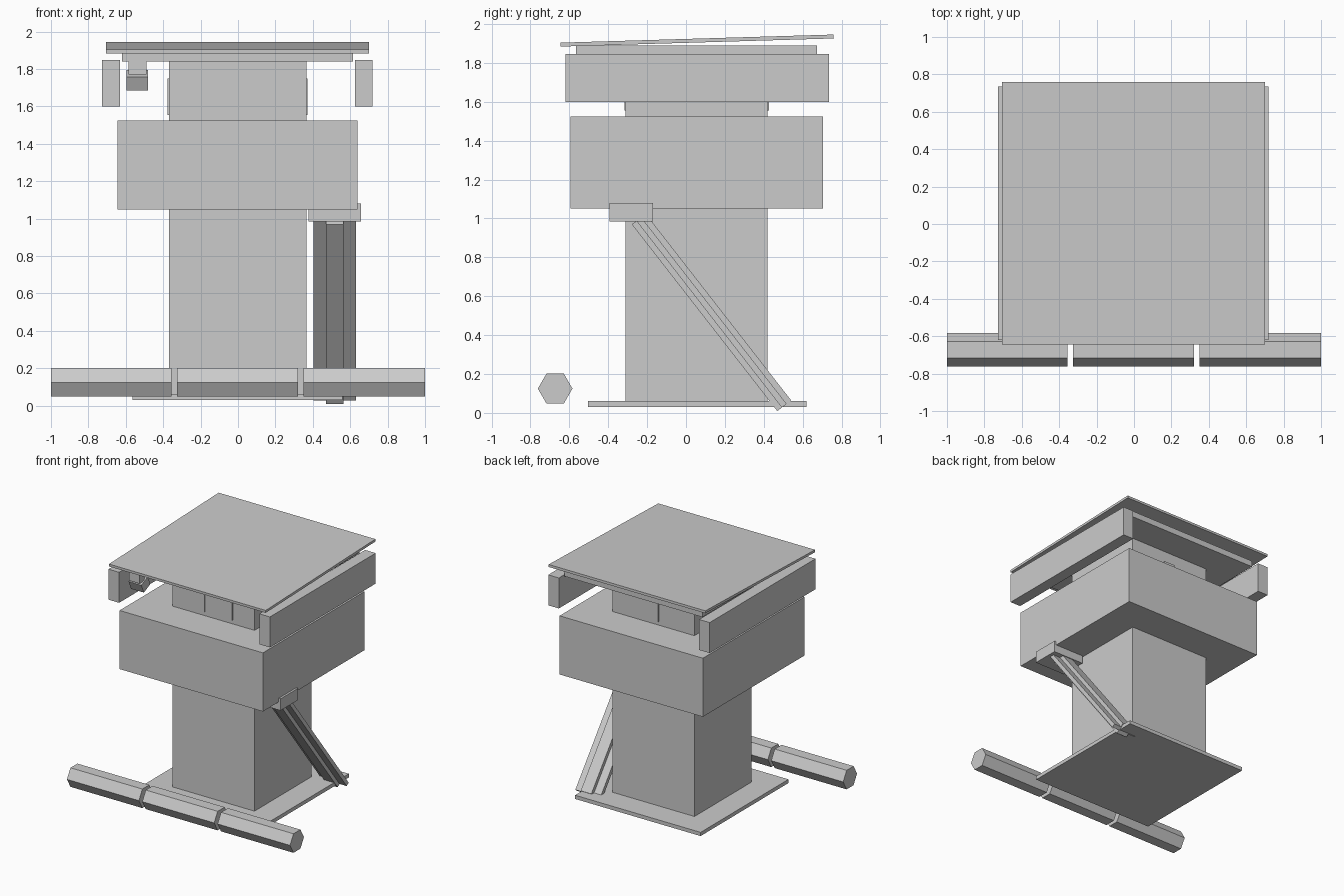
import bpy
import math
from mathutils import Vector

default = bpy.data.objects.get("Cube")
if default:
    bpy.data.objects.remove(default, do_unlink=True)

grey = bpy.data.materials.new("plain grey")
grey.use_nodes = True
colour = (0.6, 0.6, 0.6, 1)
grey.diffuse_color = colour
grey.node_tree.nodes["Principled BSDF"].inputs["Base Color"].default_value = colour


def box(name, x, y, z, tilt=0.0):
    """Box from its ranges on each axis, tilted about x through its centre."""
    lo, hi = Vector((x[0], y[0], z[0])), Vector((x[1], y[1], z[1]))
    bpy.ops.mesh.primitive_cube_add(size=1, location=(lo + hi) / 2)
    obj = bpy.context.object
    obj.name = name
    for v in obj.data.vertices:
        v.co = [c * s for c, s in zip(v.co, hi - lo)]
    obj.rotation_euler.x = tilt
    obj.data.materials.append(grey)
    return obj


# Tower, base and deck
box("base_plate", (-0.565, 0.56), (-0.505, 0.62), (0.03, 0.06))
box("tower", (-0.37, 0.365), (-0.31, 0.42), (0.06, 1.84))
box("deck", (-0.645, 0.64), (-0.595, 0.705), (1.05, 1.525))

# Windows: two in front, one on each other side
win_z = (1.555, 1.75)
box("front_window_right", (-0.18, -0.08), (-0.317, -0.309), win_z)
box("front_window_left", (0.075, 0.17), (-0.317, -0.309), win_z)
box("back_window", (-0.05, 0.05), (0.419, 0.428), win_z)
box("side_window_left", (0.364, 0.372), (0.005, 0.105), win_z)
box("side_window_right", (-0.377, -0.369), (0.005, 0.105), win_z)

# Roof: ceiling board, sloped sheet and hanging side panels
box("ceiling_board", (-0.62, 0.615), (-0.565, 0.675), (1.84, 1.89))
box("roof_sheet", (-0.705, 0.70), (-0.645, 0.76), (1.905, 1.925), math.radians(1.7))
box("side_panel_left", (0.625, 0.72), (-0.62, 0.735), (1.6, 1.847))
box("side_panel_right", (-0.727, -0.632), (-0.62, 0.735), (1.6, 1.847))

# Lamp under the ceiling
box("lamp_bracket", (-0.585, -0.49), (-0.56, -0.50), (1.77, 1.845))
box("lamp", (-0.595, -0.48), (-0.54, -0.45), (1.70, 1.78), math.radians(25))

# Diagonal brace with a cross-shaped section
top, foot = Vector((0.5175, -0.243, 0.997)), Vector((0.5175, 0.505, 0.037))
mid, length = (top + foot) / 2, (foot - top).length
angle = math.atan2(foot.y - top.y, top.z - foot.z)
for name, width, thick in (("brace_plank", 0.225, 0.031), ("brace_rib", 0.095, 0.09)):
    box(name, (mid.x - width / 2, mid.x + width / 2),
        (mid.y - thick / 2, mid.y + thick / 2),
        (mid.z - length / 2, mid.z + length / 2), angle)
box("brace_head", (0.377, 0.657), (-0.393, -0.17), (0.985, 1.08))

# Row of hexagonal rollers in front
for name, x0, x1 in (("right", -1, -0.355), ("middle", -0.325, 0.32), ("left", 0.35, 1)):
    bpy.ops.mesh.primitive_cylinder_add(
        vertices=6, radius=0.089, depth=x1 - x0,
        location=((x0 + x1) / 2, -0.673, 0.125),
        rotation=(math.radians(90), 0, math.radians(90)))
    roller = bpy.context.object
    roller.name = "roller_" + name
    # turn the section so that flats face up and down
    for v in roller.data.vertices:
        v.co.x, v.co.y = v.co.y, -v.co.x
    roller.data.materials.append(grey)
